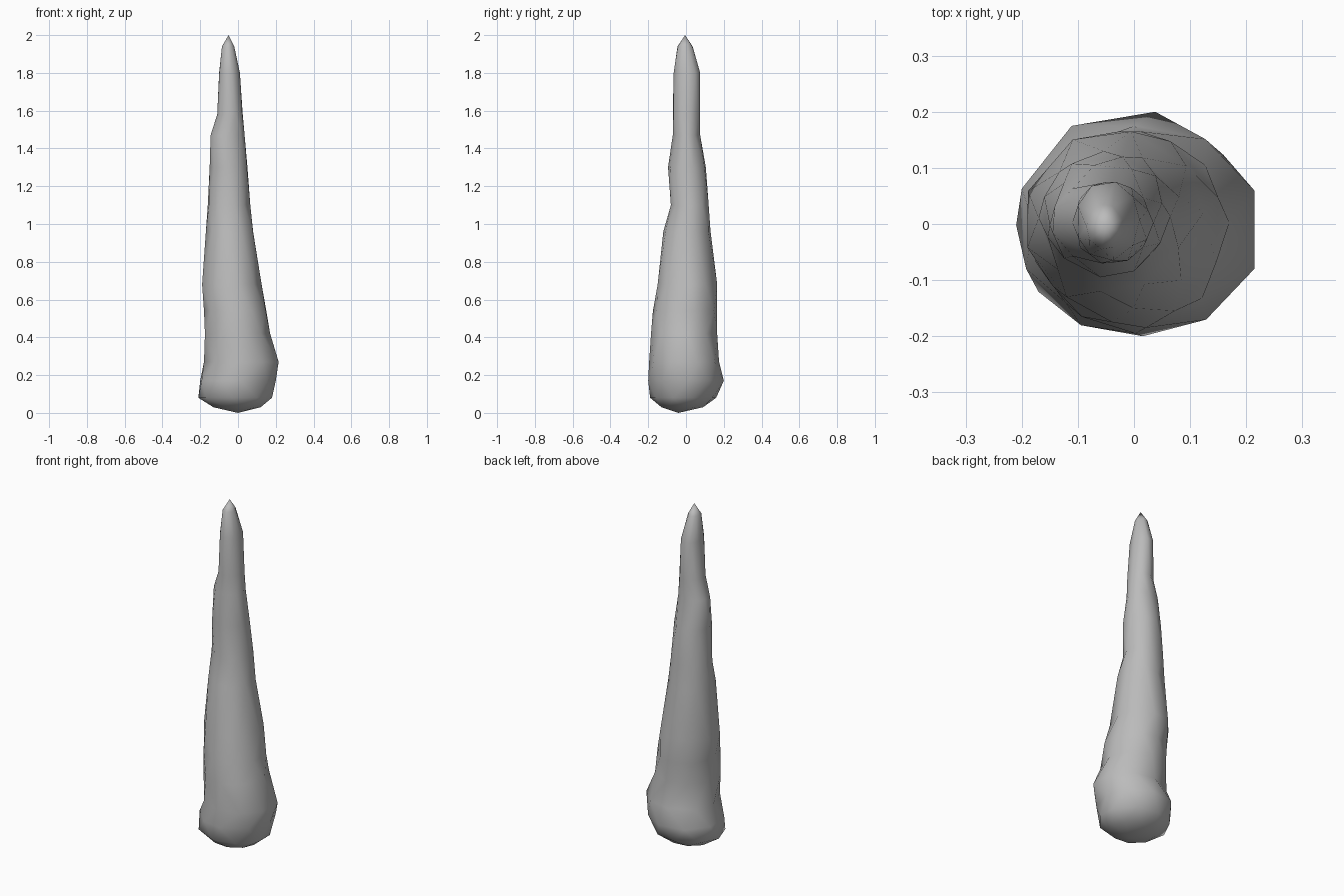
import bpy
import bmesh
import random
from math import cos, sin, tau

random.seed(4)

default_cube = bpy.data.objects.get("Cube")
if default_cube:
    bpy.data.objects.remove(default_cube, do_unlink=True)

SIDES = 9


def make_material(name, colour):
    material = bpy.data.materials.new(name)
    material.use_nodes = True
    material.diffuse_color = colour
    shader = next(n for n in material.node_tree.nodes if n.type == "BSDF_PRINCIPLED")
    shader.inputs["Base Color"].default_value = colour
    shader.inputs["Roughness"].default_value = 0.9
    return material


def rescale(values, low, high):
    """Stretch a list of numbers so that it spans low to high."""
    smallest, largest = min(values), max(values)
    return [low + (v - smallest) / (largest - smallest) * (high - low) for v in values]


def ring_points(height, left, right, front, back, phase):
    """Irregular ring of points that exactly fills its bounds."""
    angles = [tau * (i + phase + random.uniform(-0.13, 0.13)) / SIDES for i in range(SIDES)]
    xs = rescale([cos(a) for a in angles], left, right)
    ys = rescale([sin(a) for a in angles], front, back)
    return [(x, y, height) for x, y in zip(xs, ys)]


# Cross-section bounds: height, left, right, front, back
sections = [
    (0.03, -0.13, 0.12, -0.13, 0.09),
    (0.08, -0.21, 0.18, -0.19, 0.16),
    (0.17, -0.20, 0.20, -0.20, 0.20),
    (0.27, -0.18, 0.215, -0.195, 0.175),
    (0.42, -0.175, 0.17, -0.185, 0.165),
    (0.54, -0.18, 0.15, -0.175, 0.165),
    (0.68, -0.19, 0.125, -0.15, 0.165),
    (0.96, -0.17, 0.08, -0.12, 0.13),
    (1.10, -0.16, 0.065, -0.08, 0.12),
    (1.30, -0.15, 0.05, -0.095, 0.105),
    (1.47, -0.145, 0.035, -0.07, 0.075),
    (1.58, -0.11, 0.025, -0.07, 0.075),
    (1.80, -0.10, 0.01, -0.065, 0.075),
    (1.94, -0.085, -0.02, -0.045, 0.035),
]

# Tapering rock column, closed by a point at each end
bm = bmesh.new()
rings = []
for index, section in enumerate(sections):
    points = ring_points(*section, phase=0.5 * (index % 2))
    rings.append([bm.verts.new(p) for p in points])

for lower, upper in zip(rings, rings[1:]):
    for i in range(SIDES):
        j = (i + 1) % SIDES
        bm.faces.new((lower[i], lower[j], upper[j], upper[i]))

base = bm.verts.new((0.0, -0.04, 0.0))
tip = bm.verts.new((-0.05, -0.005, 2.0))
for i in range(SIDES):
    j = (i + 1) % SIDES
    bm.faces.new((base, rings[0][j], rings[0][i]))
    bm.faces.new((tip, rings[-1][i], rings[-1][j]))

bmesh.ops.triangulate(bm, faces=bm.faces[:], quad_method="SHORT_EDGE")
bmesh.ops.recalc_face_normals(bm, faces=bm.faces[:])
for face in bm.faces:
    face.smooth = True

mesh = bpy.data.meshes.new("rock_spire")
bm.to_mesh(mesh)
bm.free()
mesh.materials.append(make_material("stone grey", (0.5, 0.5, 0.5, 1.0)))
spire = bpy.data.objects.new("rock_spire", mesh)
bpy.context.collection.objects.link(spire)
